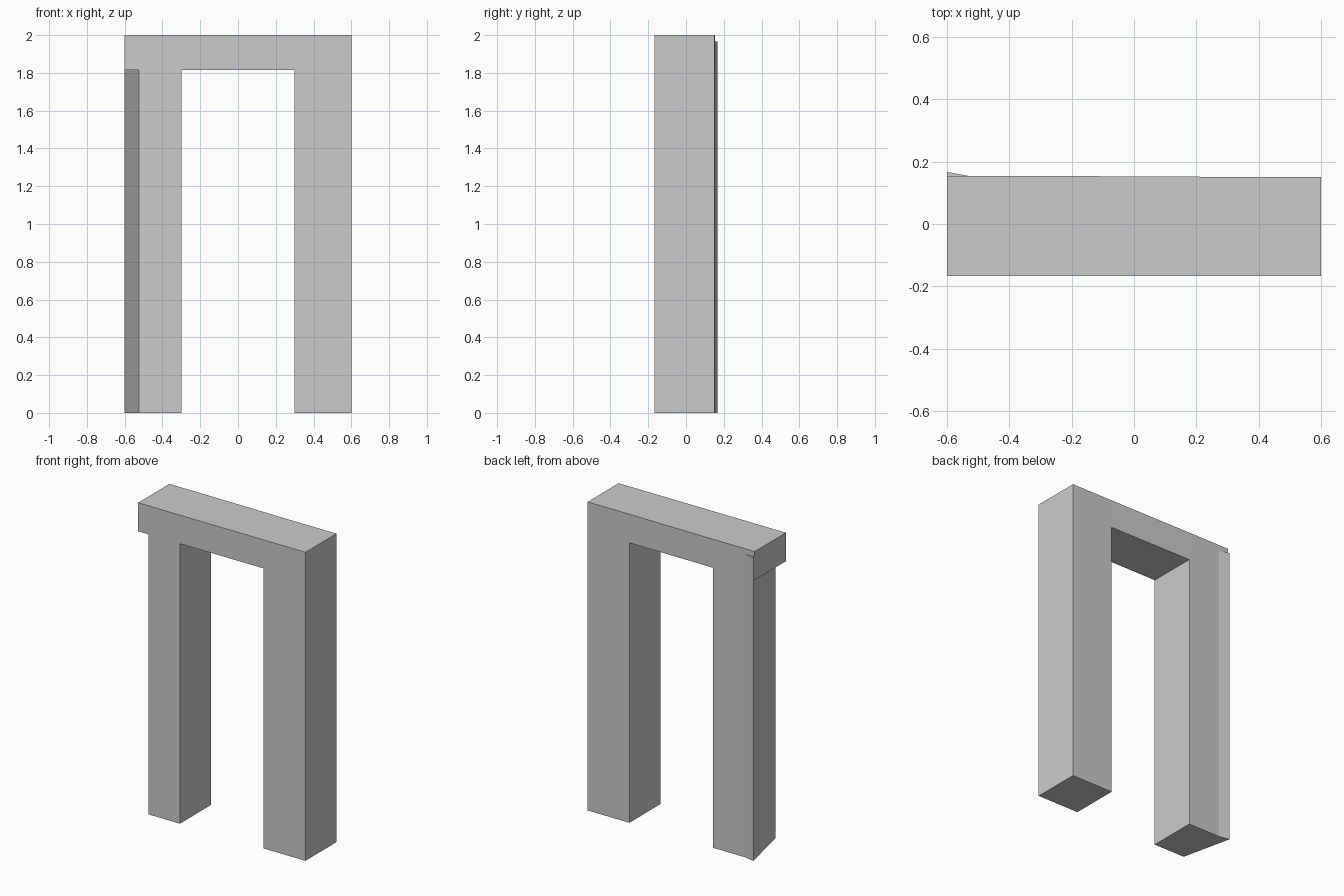
import bpy
import bmesh

cube = bpy.data.objects.get("Cube")
if cube:
    bpy.data.objects.remove(cube, do_unlink=True)

stone = bpy.data.materials.new("grey_stone")
stone.use_nodes = True
grey = (0.6, 0.6, 0.6, 1)
stone.diffuse_color = grey
stone.node_tree.nodes["Principled BSDF"].inputs["Base Color"].default_value = grey

FRONT, BACK_L, BACK_R = -0.166, 0.151, 0.154
SOFFIT, TOP = 1.815, 2.0


def prism(name, outline, z0, z1):
    """Extrude a plan outline from z0 up to z1."""
    bm = bmesh.new()
    face = bm.faces.new([bm.verts.new((x, y, z0)) for x, y in outline])
    ext = bmesh.ops.extrude_face_region(bm, geom=[face])
    for v in ext["geom"]:
        if isinstance(v, bmesh.types.BMVert):
            v.co.z = z1
    bmesh.ops.recalc_face_normals(bm, faces=bm.faces)
    mesh = bpy.data.meshes.new(name)
    bm.to_mesh(mesh)
    bm.free()
    mesh.materials.append(stone)
    obj = bpy.data.objects.new(name, mesh)
    bpy.context.collection.objects.link(obj)
    return obj


# Straight left leg
prism("left_leg", [(0.3, FRONT), (0.6, FRONT), (0.6, BACK_L), (0.3, BACK_L)], 0, SOFFIT)

# Right leg with a slanted outer side and a flared back corner
prism("right_leg", [(-0.525, FRONT), (-0.3, FRONT), (-0.3, BACK_R),
                    (-0.53, BACK_R), (-0.6, 0.167)], 0, SOFFIT)

# Flared corner continues up behind the lintel
prism("corner_flare", [(-0.6, BACK_R), (-0.53, BACK_R), (-0.6, 0.167)], SOFFIT, 1.965)

# Lintel across both legs
prism("lintel", [(-0.6, FRONT), (0.6, FRONT), (0.6, BACK_L), (0.3, BACK_L),
                 (-0.3, BACK_R), (-0.6, BACK_R)], SOFFIT, TOP)
